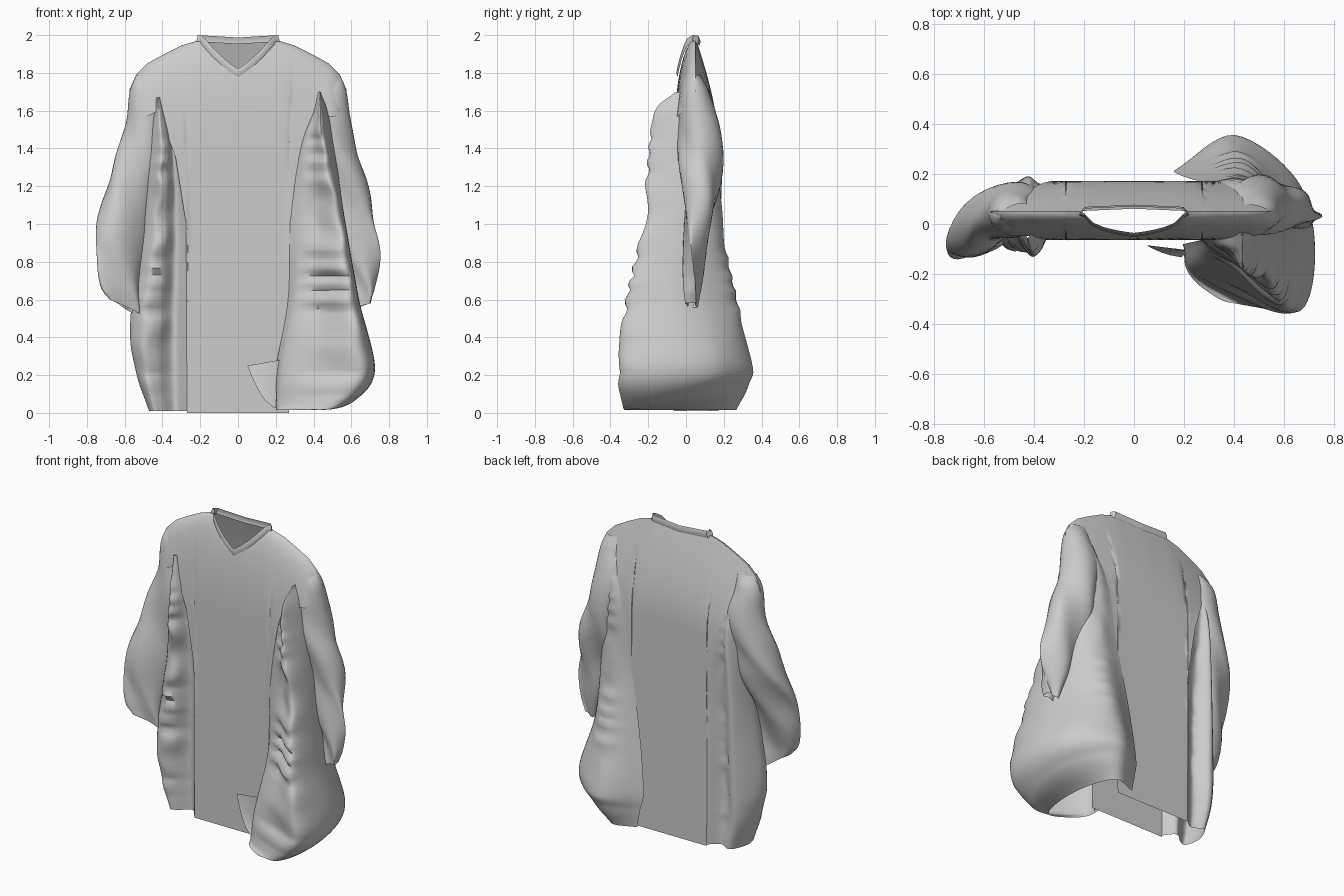
import bpy, bmesh, math
from mathutils import Vector

if "Cube" in bpy.data.objects:
    bpy.data.objects.remove(bpy.data.objects["Cube"])


def lerp_knots(knots, x):
    for (a, p), (b, q) in zip(knots, knots[1:]):
        if x <= b:
            return p + (q - p) * max(0, (x - a) / (b - a))
    return knots[-1][1]


def spline(pts, n):
    """Catmull-Rom resample, n steps per span."""
    p = [2 * pts[0] - pts[1]] + pts + [2 * pts[-1] - pts[-2]]
    out = []
    for i in range(1, len(pts)):
        a, b, c, d = p[i - 1:i + 3]
        for k in range(n):
            t = k / n
            out.append(0.5 * (2 * b + (c - a) * t + (2 * a - 5 * b + 4 * c - d) * t * t
                              + (3 * b - a - 3 * c + d) * t ** 3))
    return out + [pts[-1]]


def grid(name, rows, closed=False, facing=None):
    bm = bmesh.new()
    vs = [[bm.verts.new(p) for p in r] for r in rows]
    m = len(rows[0])
    for r, s in zip(vs, vs[1:]):
        for j in range(m if closed else m - 1):
            k = (j + 1) % m
            bm.faces.new((r[j], r[k], s[k], s[j]))
    bm.normal_update()
    # turn the cloth so that it faces outward
    if facing and sum((f.normal.dot(Vector(facing)) * f.calc_area() for f in bm.faces)) < 0:
        bmesh.ops.reverse_faces(bm, faces=bm.faces[:])
    me = bpy.data.meshes.new(name)
    bm.to_mesh(me)
    bm.free()
    ob = bpy.data.objects.new(name, me)
    bpy.context.collection.objects.link(ob)
    bpy.context.view_layer.objects.active = ob
    ob.select_set(True)
    bpy.ops.object.shade_smooth_by_angle(angle=math.radians(50))
    ob.select_set(False)


# front and back body panels, narrow below and spreading to the shoulders
SHOULDER = [(0, 1.99), (.2, 1.975), (.3, 1.945), (.4, 1.895), (.48, 1.85), (.54, 1.79), (.575, 1.71)]
HEM = [(0, 0), (.27, 0), (.275, 1.0), (.33, 1.35), (.42, 1.6), (.5, 1.56), (.575, 1.62)]
half = [0, .04, .08, .12, .16, .2, .22, .24, .27, .275, .3, .33, .36, .39, .42, .45, .48, .51, .54, .56, .575]
xs = [-x for x in half[:0:-1]] + half


def cloth_y(x, z, side):
    d = min(1, max(0, (lerp_knots(SHOULDER, abs(x)) - z) / .6))
    bulge = -.115 * math.sqrt(1 - (1 - d) ** 2) if side < 0 else .122 * math.sin(d * math.pi / 2)
    edge = max(0, (abs(x) - .5) / .075)
    return .05 + bulge * math.sqrt(max(0, 1 - edge ** 2))


def neck_z(x, side):
    top = lerp_knots(SHOULDER, abs(x))
    if abs(x) < .22:
        return min(top, 1.79 + .12 * (abs(x) / .2) + 1.6 * x * x) if side < 0 else min(top, 1.955 + .06 * abs(x))
    return top


for name, side in (("front_panel", -1), ("back_panel", 1)):
    rows = []
    for k in range(41):
        t = 1 - (1 - k / 40) ** 1.6
        row = []
        for x in xs:
            lo = lerp_knots(HEM, abs(x))
            z = lo + (neck_z(x, side) - lo) * t
            row.append((x, cloth_y(x, z, side), z))
        rows.append(row)
    grid(name, rows, facing=(0, side, 0))

# V-shaped neck band
nx = [-.22 + .02 * i for i in range(23)]
loop = [(x, -1) for x in nx] + [(x, 1) for x in nx[-2:0:-1]]
bands = []
for h in (-.012, .01, .032):
    bands.append([(x * (1 - h), cloth_y(x, neck_z(x, s), s) + s * (.016 - abs(h - .01) * .3),
                   min(2.0, neck_z(x, s) + h)) for x, s in loop])
grid("neck_band", bands, closed=True)


# draped side panels: plan outlines at several heights, lofted
def drape(name, keys, ruffle, facing):
    outlines = []
    for z, tilt, pts in keys:
        outlines.append(spline([Vector((x, y, z + tilt * y)) for x, y in pts], 8))
    cols = [spline(list(c), 16) for c in zip(*outlines)]
    n = len(cols)
    for j, col in enumerate(cols):
        u = j / (n - 1)
        w = math.exp(-((u - .33) / .12) ** 2) + .35 * math.exp(-((u - .85) / .06) ** 2)
        for p in col:
            s = 1 - 2 * abs(math.sin(p.z * 21 + 2 * math.sin(p.z * 9)))  # pinched gathers
            fade = min(1, max(0, (1.6 - p.z) * 3)) * min(1, max(0, p.z * 4 - .3))
            p.y += ruffle * w * s * fade
            p.x += ruffle * .6 * w * math.cos(p.z * 27) * fade
    grid(name, list(zip(*cols)), facing=facing)


drape("right_drape", [
    (.015, 0, [(.2, -.08), (.21, -.18), (.28, -.26), (.4, -.31), (.45, -.15), (.44, .08), (.36, .26), (.2, .22)]),
    (.09, .16, [(.2, -.08), (.22, -.18), (.35, -.27), (.53, -.33), (.62, -.14), (.59, .12), (.4, .33), (.18, .22)]),
    (.24, .08, [(.2, -.08), (.25, -.18), (.42, -.27), (.66, -.35), (.725, -.1), (.65, .18), (.4, .35), (.16, .21)]),
    (.6, 0, [(.265, -.065), (.31, -.12), (.43, -.18), (.6, -.31), (.64, -.08), (.57, .13), (.42, .27), (.2, .19)]),
    (1.0, 0, [(.27, -.06), (.33, -.1), (.42, -.14), (.54, -.22), (.57, -.05), (.53, .12), (.42, .19), (.27, .17)]),
    (1.4, 0, [(.33, -.06), (.35, -.09), (.4, -.12), (.46, -.19), (.51, -.03), (.5, .13), (.42, .18), (.33, .165)]),
    (1.6, 0, [(.4, -.04), (.41, -.08), (.42, -.11), (.44, -.16), (.48, 0), (.47, .13), (.44, .15), (.4, .13)]),
    (1.7, 0, [(.42, -.02), (.425, -.03), (.43, -.04), (.435, -.05), (.44, .03), (.435, .1), (.43, .1), (.42, .1)]),
], .022, (1, 0, 0))

# loose corner of the drape lying over the front hem
grid("front_flap", [[(.22 - .17 * s * (1 - t) ** .5, -.085 - .05 * t * s - .02 * (1 - s), .25 - .23 * t + .03 * (1 - s) * (1 - t))
                     for s in (0, .25, .5, .75, 1)] for t in (0, .2, .4, .6, .8, .97)], facing=(0, -1, 0))

drape("left_drape", [
    (.01, 0, [(-.27, -.065), (-.33, .0), (-.4, -.05), (-.45, -.06), (-.47, .04), (-.42, .15), (-.34, .12), (-.27, .172)]),
    (.22, 0, [(-.27, -.065), (-.34, .0), (-.43, -.07), (-.5, -.08), (-.54, .03), (-.46, .16), (-.36, .11), (-.27, .172)]),
    (.48, 0, [(-.27, -.065), (-.34, .0), (-.42, -.07), (-.51, -.09), (-.57, .02), (-.46, .17), (-.36, .11), (-.27, .172)]),
    (1.0, 0, [(-.27, -.065), (-.33, -.02), (-.39, -.09), (-.45, -.09), (-.51, .03), (-.45, .18), (-.36, .13), (-.27, .172)]),
    (1.4, 0, [(-.33, -.06), (-.35, -.05), (-.38, -.1), (-.42, -.11), (-.49, .04), (-.43, .18), (-.38, .16), (-.33, .165)]),
    (1.67, 0, [(-.41, -.03), (-.415, -.04), (-.42, -.05), (-.43, -.05), (-.44, .03), (-.43, .1), (-.42, .11), (-.41, .11)]),
], .016, (-1, 0, 0))


# loose sleeves: centre x, y, z, half width, half depth, lofted with soft creases
def sleeve(name, keys, yaw, slant):
    n, rings = 32, []
    for i, (x, y, z, rx, ry) in enumerate(keys):
        ring = []
        for j in range(n):
            a = 2 * math.pi * j / n
            px, py = rx * math.cos(a), ry * math.sin(a)
            ring.append(Vector((x + px * math.cos(yaw) - py * math.sin(yaw),
                                y + px * math.sin(yaw) + py * math.cos(yaw),
                                z + (slant * px if i == len(keys) - 1 else 0))))
        rings.append(ring)
    cols = [spline(list(c), 8) for c in zip(*rings)]
    for j, col in enumerate(cols):
        a = 2 * math.pi * j / n
        for p in col:
            f = min(1, max(0, (1.65 - p.z) * 3))
            p.y += .012 * f * math.sin(3 * a + p.z * 11)
            p.x += .008 * f * math.sin(2 * a + p.z * 17)
    rows = list(zip(*cols))
    grid(name, [tuple(reversed(r)) for r in rows], closed=True)


sleeve("left_sleeve", [
    (-.48, .05, 1.79, .06, .025), (-.49, .05, 1.7, .085, .07), (-.48, .06, 1.5, .125, .1),
    (-.565, .03, 1.2, .135, .1), (-.625, -.05, .9, .14, .065), (-.62, -.08, .68, .11, .04),
    (-.6, -.08, .56, .08, .03)], math.radians(22), -.5)
sleeve("right_sleeve", [
    (.48, .05, 1.79, .06, .025), (.49, .05, 1.7, .085, .07), (.48, .07, 1.5, .125, .11),
    (.55, .08, 1.2, .135, .1), (.615, .05, .9, .13, .055), (.66, .035, .68, .075, .04),
    (.665, .03, .57, .04, .03)], math.radians(-8), .3)
